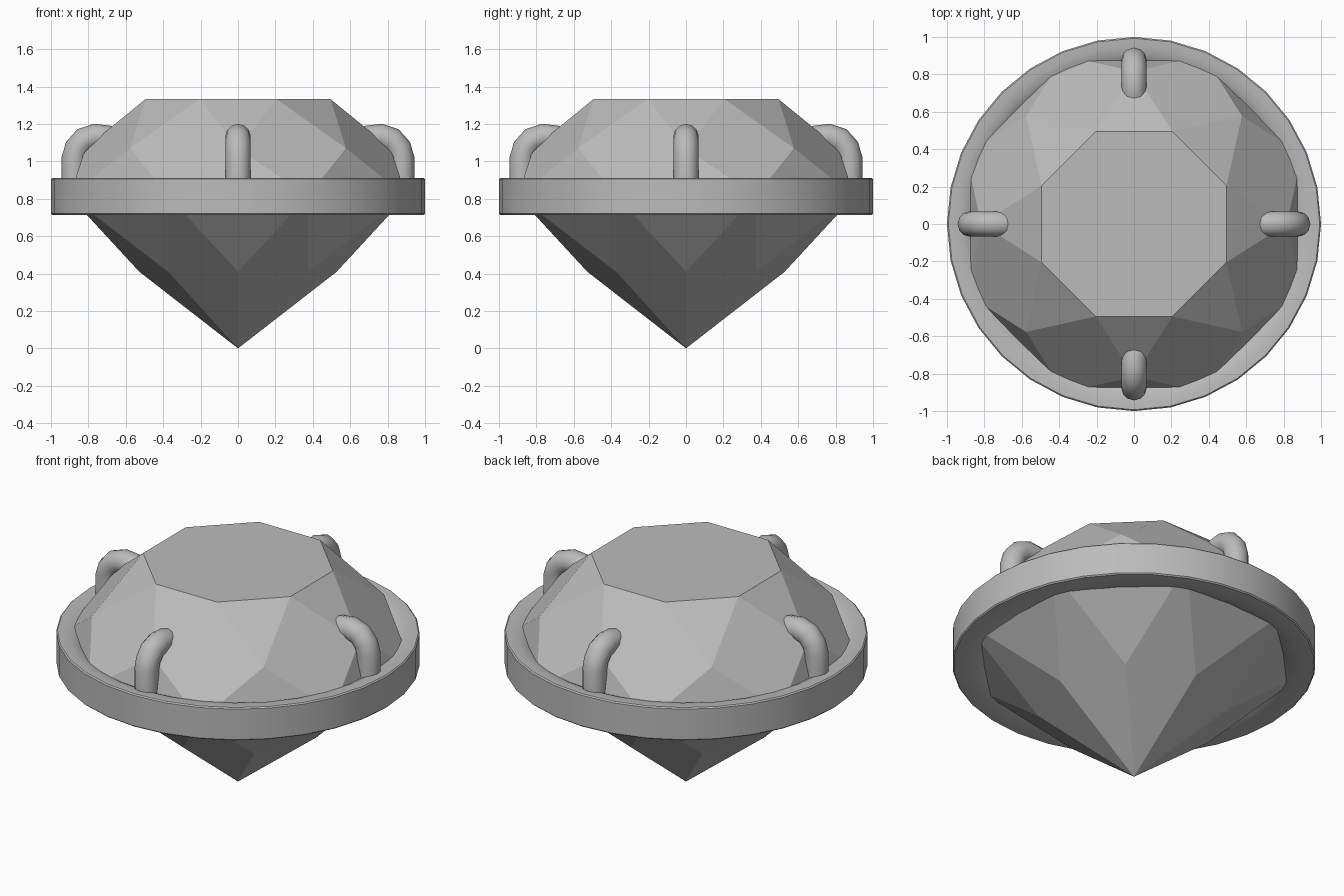
import bpy, bmesh, math
from mathutils import Vector

cube = bpy.data.objects.get("Cube")
if cube:
    bpy.data.objects.remove(cube)

GREY = (0.5, 0.5, 0.5, 1.0)
mat = bpy.data.materials.new("plain grey")
mat.use_nodes = True
mat.diffuse_color = GREY
mat.node_tree.nodes["Principled BSDF"].inputs["Base Color"].default_value = GREY


def add_object(name, bm, smooth_angle=None):
    bmesh.ops.recalc_face_normals(bm, faces=bm.faces)
    mesh = bpy.data.meshes.new(name)
    bm.to_mesh(mesh)
    bm.free()
    mesh.materials.append(mat)
    obj = bpy.data.objects.new(name, mesh)
    bpy.context.collection.objects.link(obj)
    if smooth_angle:
        bpy.ops.object.select_all(action='DESELECT')
        obj.select_set(True)
        bpy.context.view_layer.objects.active = obj
        bpy.ops.object.shade_smooth_by_angle(angle=math.radians(smooth_angle))
    return obj


def polar(r, angle, z):
    return Vector((r * math.cos(angle), r * math.sin(angle), z))


# Cut gem: flat table, kite facets above and below a sharp girdle
SIDES = 8
bm = bmesh.new()


def level(r, z, shift):
    step = 2 * math.pi / SIDES
    return [bm.verts.new(polar(r, (i + shift) * step, z)) for i in range(SIDES)]


table = level(0.535, 1.333, 0.5)
crown = level(0.816, 1.07, 0)
girdle = level(0.974, 0.813, 0.5)
pavilion = level(0.528, 0.41, 0)
tip = bm.verts.new((0, 0, 0))
bm.faces.new(table)
for i in range(SIDES):
    j, p = (i + 1) % SIDES, i - 1
    bm.faces.new((table[p], crown[i], table[i]))
    bm.faces.new((table[i], crown[i], girdle[i], crown[j]))
    bm.faces.new((crown[i], girdle[p], girdle[i]))
    bm.faces.new((pavilion[i], girdle[i], girdle[p]))
    bm.faces.new((tip, pavilion[j], girdle[i], pavilion[i]))
add_object("gem", bm)

# Setting ring: flat outside, softly rounded inward
profile = [(1, 0.72), (1, 0.905), (0.993, 0.912), (0.95, 0.91), (0.91, 0.902),
           (0.87, 0.882), (0.82, 0.82), (0.78, 0.77), (0.83, 0.729),
           (0.9, 0.717), (0.95, 0.713), (0.993, 0.713)]
RING_SIDES = 32
bm = bmesh.new()
loops = [[bm.verts.new(polar(r, 2 * math.pi * i / RING_SIDES, z)) for r, z in profile]
         for i in range(RING_SIDES)]
for i, loop in enumerate(loops):
    nxt = loops[(i + 1) % RING_SIDES]
    for k in range(len(profile)):
        bm.faces.new((loop[k - 1], nxt[k - 1], nxt[k], loop[k]))
add_object("setting_ring", bm, 40)

# Four bent prongs: a round tube swept along a hooked path
path = [(0.875, 0.84), (0.875, 1.02), (0.86, 1.07), (0.822, 1.114),
        (0.765, 1.133), (0.70, 1.125), (0.64, 1.10)]
TUBE_SIDES, TUBE_RADIUS = 12, 0.068
points = [Vector((r, 0, z)) for r, z in path]
side = Vector((0, 1, 0))
for name, turn in (("left", 0), ("back", 1), ("right", 2), ("front", 3)):
    bm = bmesh.new()
    rings = []
    for k, point in enumerate(points):
        ahead = points[min(k + 1, len(points) - 1)] - points[max(k - 1, 0)]
        out = side.cross(ahead.normalized())
        angles = [2 * math.pi * n / TUBE_SIDES for n in range(TUBE_SIDES)]
        rings.append([bm.verts.new(point + TUBE_RADIUS * (out * math.cos(a) + side * math.sin(a)))
                      for a in angles])
    for a, b in zip(rings, rings[1:]):
        for n in range(TUBE_SIDES):
            bm.faces.new((a[n - 1], a[n], b[n], b[n - 1]))
    bm.faces.new(rings[0])
    bm.faces.new(rings[-1])
    prong = add_object(name + "_prong", bm, 50)
    prong.rotation_euler.z = turn * math.pi / 2
